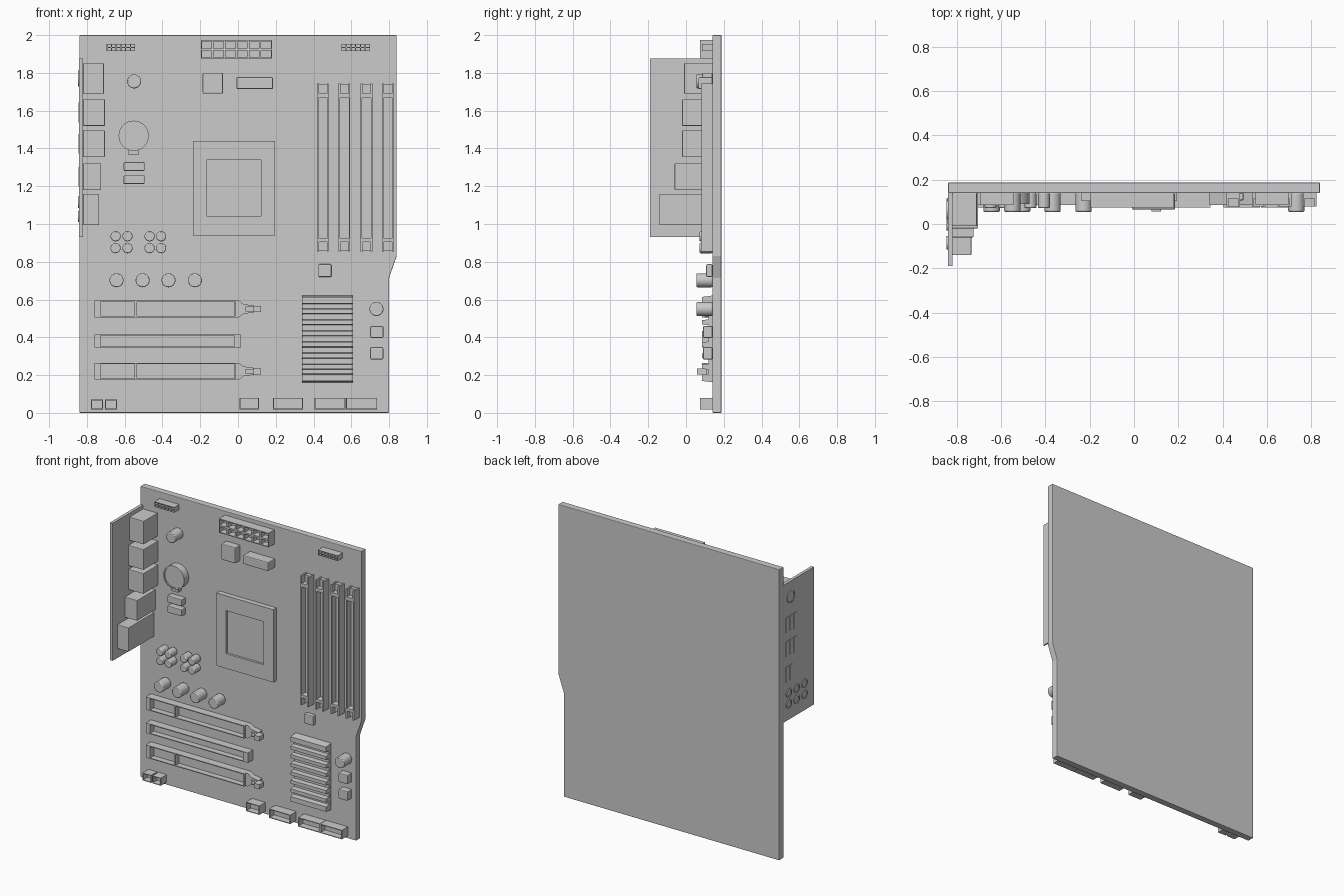
import bpy, bmesh, math
from mathutils import Matrix, Vector

if "Cube" in bpy.data.objects:
    bpy.data.objects.remove(bpy.data.objects["Cube"])

BY = 0.14  # front surface of the board; parts grow from here towards -y


def finish(bm, name, bevel=0, smooth=False):
    bmesh.ops.recalc_face_normals(bm, faces=bm.faces)
    me = bpy.data.meshes.new(name)
    bm.to_mesh(me)
    bm.free()
    ob = bpy.data.objects.new(name, me)
    bpy.context.collection.objects.link(ob)
    if bevel:
        m = ob.modifiers.new("edge", 'BEVEL')
        m.width, m.segments, m.limit_method = bevel, 2, 'ANGLE'
    if smooth:
        bpy.context.view_layer.objects.active = ob
        ob.select_set(True)
        bpy.ops.object.shade_smooth_by_angle(angle=math.radians(35))
        ob.select_set(False)
    return ob


def prism(name, pts, y0, y1=BY, bevel=0):
    """Extrude an x-z outline from y0 back to y1."""
    bm = bmesh.new()
    f = bm.faces.new([bm.verts.new((x, y0, z)) for x, z in pts])
    r = bmesh.ops.extrude_face_region(bm, geom=[f])
    vs = [v for v in r['geom'] if isinstance(v, bmesh.types.BMVert)]
    bmesh.ops.translate(bm, verts=vs, vec=(0, y1 - y0, 0))
    return finish(bm, name, bevel)


def box(name, x0, x1, z0, z1, y0, y1=BY, bevel=0):
    return prism(name, [(x0, z0), (x1, z0), (x1, z1), (x0, z1)], y0, y1, bevel)


def tray(name, xs, zs, y0, t, depth):
    """Block whose front is split at xs and zs, with one well per cell."""
    bm = bmesh.new()
    g = [[bm.verts.new((x, y0, z)) for x in xs] for z in zs]
    cells = [bm.faces.new((g[j][i], g[j][i + 1], g[j + 1][i + 1], g[j + 1][i]))
             for j in range(len(zs) - 1) for i in range(len(xs) - 1)]
    rim = [e for e in bm.edges if e.is_boundary]
    r = bmesh.ops.extrude_edge_only(bm, edges=rim)
    vs = [v for v in r['geom'] if isinstance(v, bmesh.types.BMVert)]
    bmesh.ops.translate(bm, verts=vs, vec=(0, BY - y0, 0))
    bmesh.ops.inset_individual(bm, faces=cells, thickness=t)
    for f in bmesh.ops.extrude_discrete_faces(bm, faces=cells)['faces']:
        bmesh.ops.translate(bm, verts=f.verts, vec=(0, depth, 0))
    return finish(bm, name)


def span(a, b, n):
    return [a + (b - a) * i / n for i in range(n + 1)]


def cyl(name, base, direction, r, h, dish=0, depth=0, bevel=0):
    """Cylinder standing on base along direction, optionally dished."""
    bm = bmesh.new()
    bmesh.ops.create_cone(bm, cap_ends=True, segments=32, radius1=r, radius2=r, depth=h)
    bmesh.ops.translate(bm, verts=bm.verts, vec=(0, 0, h / 2))
    if dish:
        top = max(bm.faces, key=lambda f: f.calc_center_median().z)
        bmesh.ops.inset_region(bm, faces=[top], thickness=dish)
        f = bmesh.ops.extrude_discrete_faces(bm, faces=[top])['faces'][0]
        bmesh.ops.translate(bm, verts=f.verts, vec=(0, 0, -depth))
    rot = Vector(direction).to_track_quat('Z', 'Y').to_matrix().to_4x4()
    bmesh.ops.transform(bm, verts=bm.verts, matrix=Matrix.Translation(base) @ rot)
    return finish(bm, name, bevel, True)


# board
prism("board", [(-.84, 0), (.8, 0), (.8, .715), (.84, .83), (.84, 2), (-.84, 2)],
      BY, .187, .004)

# rear port panel and port housings
box("port_panel", -.841, -.82, .93, 1.875, -.19)
for i, (x1, z0, z1, y0) in enumerate([(-.71, 1.69, 1.85, .01 - .02), (-.705, 1.52, 1.66, -.02),
                                      (-.705, 1.355, 1.495, -.02), (-.725, 1.18, 1.32, -.06),
                                      (-.735, .995, 1.16, -.14)]):
    box(f"port_housing_{i}", -.82, x1, z0, z1, y0, bevel=.003)

# outer faces of the ports
cyl("round_port", (-.84, .065, 1.77), (-1, 0, 0), .042, .006, .008, .004)
for n, (z, cols) in enumerate([(1.59, 3), (1.425, 3), (1.25, 2)]):
    for c in range(cols):
        y = .118 - c * .042
        box(f"port_slot_{n}_{c}", -.845, -.838, z - .052, z + .052, y - .032, y)
for y in (.085, 0, -.085):
    for z in (1.04, 1.115):
        cyl("audio_jack", (-.84, y, z), (-1, 0, 0), .03, .006, .01, .004)

# processor socket
tray("cpu_socket", [-.17, .126], [1.038, 1.342], .105, .006, .015)
prism_y = .1
for nm, a in [("left", (-.238, -.17, .94, 1.44)), ("right", (.126, .195, .94, 1.44)),
              ("bottom", (-.17, .126, .94, 1.038)), ("top", (-.17, .126, 1.342, 1.44))]:
    box("socket_frame_" + nm, *a, .105)

# memory slots with notched end clips
for i, x in enumerate((.449, .563, .68, .794)):
    tray(f"memory_slot_{i}", [x - .031, x + .031], [.906, 1.674], .082, .01, .045)
    for s in (1, -1):
        def Z(z): return 1.3 + s * z
        prism(f"memory_clip_{i}", [(x - .031, Z(.374)), (x + .031, Z(.374)), (x + .031, Z(.445)),
                                   (x + .021, Z(.445)), (x + .021, Z(.392)), (x - .021, Z(.392)),
                                   (x - .021, Z(.445)), (x - .031, Z(.445))], .08)
        lo, hi = sorted((Z(.392), Z(.44)))
        box(f"clip_floor_{i}", x - .021, x + .021, lo, hi, .115)

# expansion slots
for i, z in enumerate((.55, .22)):
    box(f"long_slot_end_{i}", -.76, -.734, z - .044, z + .044, .085)
    tray(f"long_slot_{i}", [-.734, -.541, -.012], [z - .044, z + .044], .085, .008, .04)
    prism(f"long_slot_tail_{i}", [(-.012, z - .044), (.004, z - .044), (.03, z - .026), (.085, z - .018),
                                  (.085, z + .018), (.03, z + .026), (.004, z + .044), (-.012, z + .044)], .1)
    box(f"slot_latch_{i}", .04, .085, z - .012, z + .012, .085, .11)
    box(f"slot_latch_tip_{i}", .08, .122, z - .016, z + .016, .057, .11)
for x0, x1 in ((-.76, -.734), (-.012, .016)):
    box("short_slot_end", x0, x1, .346, .415, .085)
tray("short_slot", [-.734, -.012], [.346, .415], .085, .008, .04)

# finned heatsink
box("heatsink_base", .342, .608, .165, .615, .118)
for i in range(8):
    z, h = .597 - i * .0587, .024 if i in (0, 7) else .017
    fin = box(f"heatsink_fin_{i}", .34, .61, z - h, z + h, .085)
    for v in fin.data.vertices:
        if v.co.y < .1:
            v.co.z = z + (v.co.z - z) * .7

# capacitors
caps = [(x, .702, .037, .055) for x in (-.643, -.505, -.368, -.228)]
caps += [(x, z, .027, .072) for x in (-.648, -.585, -.468, -.407) for z in (.935, .872)]
caps += [(.733, .55, .037, .055), (-.55, 1.755, .037, .055)]
for x, z, r, y in caps:
    cyl("capacitor", (x, BY, z), (0, -1, 0), r, BY - y, bevel=.005)

# coin battery with holder tab
cyl("battery_holder", (-.552, BY, 1.467), (0, -1, 0), .08, .05, .009, .006)
box("battery_tab", -.58, -.528, 1.366, 1.4, .1)

# chips and small blocks
for n, a in [("square_chip", (-.187, -.08, 1.69, 1.8, .085)), ("long_chip", (-.008, .185, 1.715, 1.777, .065)),
             ("small_chip", (.425, .495, .72, .787, .107)), ("upper_block", (.7, .769, .397, .46, .09)),
             ("lower_block", (.7, .769, .283, .348, .09))]:
    box(n, *a, bevel=.006)
for z in (1.281, 1.212):
    box("jumper_block", -.605, -.495, z, z + .046, .095, bevel=.004)

# power connector and pin headers along the top
tray("power_connector", span(-.197, .18, 6), span(1.876, 1.973, 2), .075, .008, .045)
for x in (-.695, .548):
    tray("pin_header", span(x, x + .15, 6), span(1.917, 1.953, 2), .085, .004, .02)

# open headers along the bottom edge
for x0, x1, z0 in [(-.778, -.714, .018), (-.704, -.64, .018), (.008, .11, .018),
                   (.185, .345, .018), (.405, .57, .018), (.573, .737, .018)]:
    tray("bottom_header", [x0, x1], [z0, .07 if x0 < 0 else .08], .075, .007, .045)
